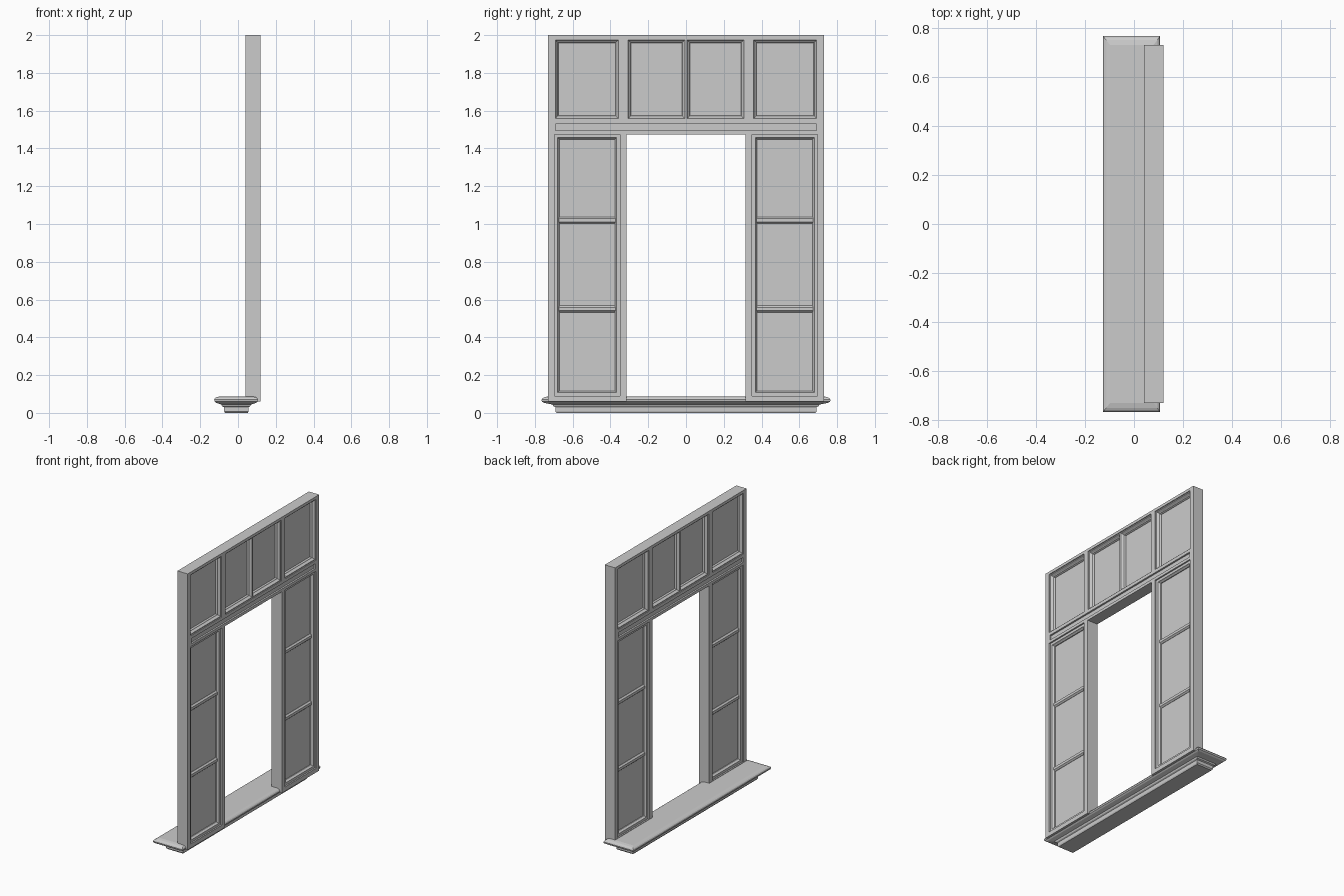
import bpy, bmesh

if "Cube" in bpy.data.objects:
    bpy.data.objects.remove(bpy.data.objects["Cube"])

X0, X1 = 0.04, 0.12          # frame depth
XM = (X0 + X1) / 2


def make(name, bm):
    bmesh.ops.recalc_face_normals(bm, faces=bm.faces)
    me = bpy.data.meshes.new(name)
    bm.to_mesh(me)
    bm.free()
    ob = bpy.data.objects.new(name, me)
    bpy.context.collection.objects.link(ob)
    return ob


def box(name, y0, y1, z0, z1, d=0.04):
    """Box centred on the frame plane, half depth d."""
    bm = bmesh.new()
    bmesh.ops.create_cube(bm, size=1)
    for v in bm.verts:
        v.co = (XM + v.co.x * 2 * d, (y0 + y1) / 2 + v.co.y * (y1 - y0),
                (z0 + z1) / 2 + v.co.z * (z1 - z0))
    return make(name, bm)


def bridge(bm, a, b):
    n = len(a)
    for i in range(n):
        bm.faces.new((a[i], a[(i + 1) % n], b[(i + 1) % n], b[i]))


def sash(name, y0, y1, z0, z1, profile):
    """Mitred moulding: closed profile of (inset, half depth), both faces."""
    bm = bmesh.new()
    full = [(i, XM + d) for i, d in profile] + [(i, XM - d) for i, d in reversed(profile)]
    loops = []
    for i, x in full:
        loops.append([bm.verts.new((x, y, z)) for y, z in
                      ((y0 + i, z0 + i), (y1 - i, z0 + i), (y1 - i, z1 - i), (y0 + i, z1 - i))])
    for k in range(len(loops)):
        bridge(bm, loops[k], loops[(k + 1) % len(loops)])
    return make(name, bm)


def muntin(name, y0, y1, z, h):
    """Horizontal glazing bar with chamfered faces."""
    bm = bmesh.new()
    sec = [(-.022, -h * .5), (-.012, -h), (.012, -h), (.022, -h * .5),
           (.022, h * .5), (.012, h), (-.012, h), (-.022, h * .5)]
    ends = [[bm.verts.new((XM + a, y, z + b)) for a, b in sec] for y in (y0, y1)]
    bridge(bm, *ends)
    for e in ends:
        bm.faces.new(e)
    return make(name, bm)


# Sill: stacked rectangular rings (z, half y, x min, x max)
bm = bmesh.new()
rings = [(0, .685, -.068, .052), (.008, .692, -.074, .056), (.03, .692, -.074, .056),
         (.035, .702, -.084, .064), (.044, .706, -.088, .068), (.048, .725, -.10, .08),
         (.053, .752, -.115, .095), (.06, .763, -.124, .104), (.07, .765, -.126, .106),
         (.078, .76, -.122, .102), (.083, .749, -.113, .095), (.087, .73, -.098, .08)]
prev = None
for z, y, a, b in rings:
    ring = [bm.verts.new(p) for p in ((a, -y, z), (b, -y, z), (b, y, z), (a, y, z))]
    if prev:
        bridge(bm, prev, ring)
    else:
        bm.faces.new(ring)
    prev = ring
bm.faces.new(prev)
make("sill", bm)

# Head rail and stepped transom with a recessed band
box("head_rail", -.73, .73, 1.98, 2.0)
box("transom_lower", -.73, .73, 1.475, 1.495)
box("transom_band", -.695, .695, 1.495, 1.53, .028)
box("transom_upper", -.73, .73, 1.53, 1.553)

low_profile = [(0, .03), (.018, .03), (.022, .022), (.027, .016)]
top_profile = [(0, .034), (.006, .034), (.014, .02), (.018, .018), (.022, .01)]

for s, side in ((-1, "left"), (1, "right")):
    def span(a, b):
        return sorted((s * a, s * b))
    # Posts
    box(side + "_jamb_lower", *span(.697, .73), .06, 1.475)
    box(side + "_jamb_band", *span(.69, .73), 1.495, 1.53)
    box(side + "_jamb_upper", *span(.697, .73), 1.553, 1.98)
    box(side + "_inner_post", *span(.315, .35), .06, 1.475)
    box(side + "_upper_mullion", *span(.312, .352), 1.553, 1.98)
    box(side + "_bottom_rail", *span(.35, .697), .06, .09)
    # Sidelight: sash, glazing bars and panel
    sash(side + "_side_sash", *span(.35, .697), .09, 1.475, low_profile)
    for k, z in enumerate((.55, 1.02)):
        muntin(side + "_glazing_bar_%d" % k, *span(.374, .673), z, .018)
    box(side + "_side_panel", *span(.365, .685), .105, 1.46, .010)
    # Upper outer light
    sash(side + "_upper_sash", *span(.352, .697), 1.553, 1.98, top_profile)
    box(side + "_upper_panel", *span(.365, .685), 1.565, 1.965, .006)
    # Upper centre light
    sash(side + "_centre_sash", *span(0, .312), 1.553, 1.98, top_profile)
    box(side + "_centre_panel", *span(.012, .30), 1.565, 1.965, .006)
